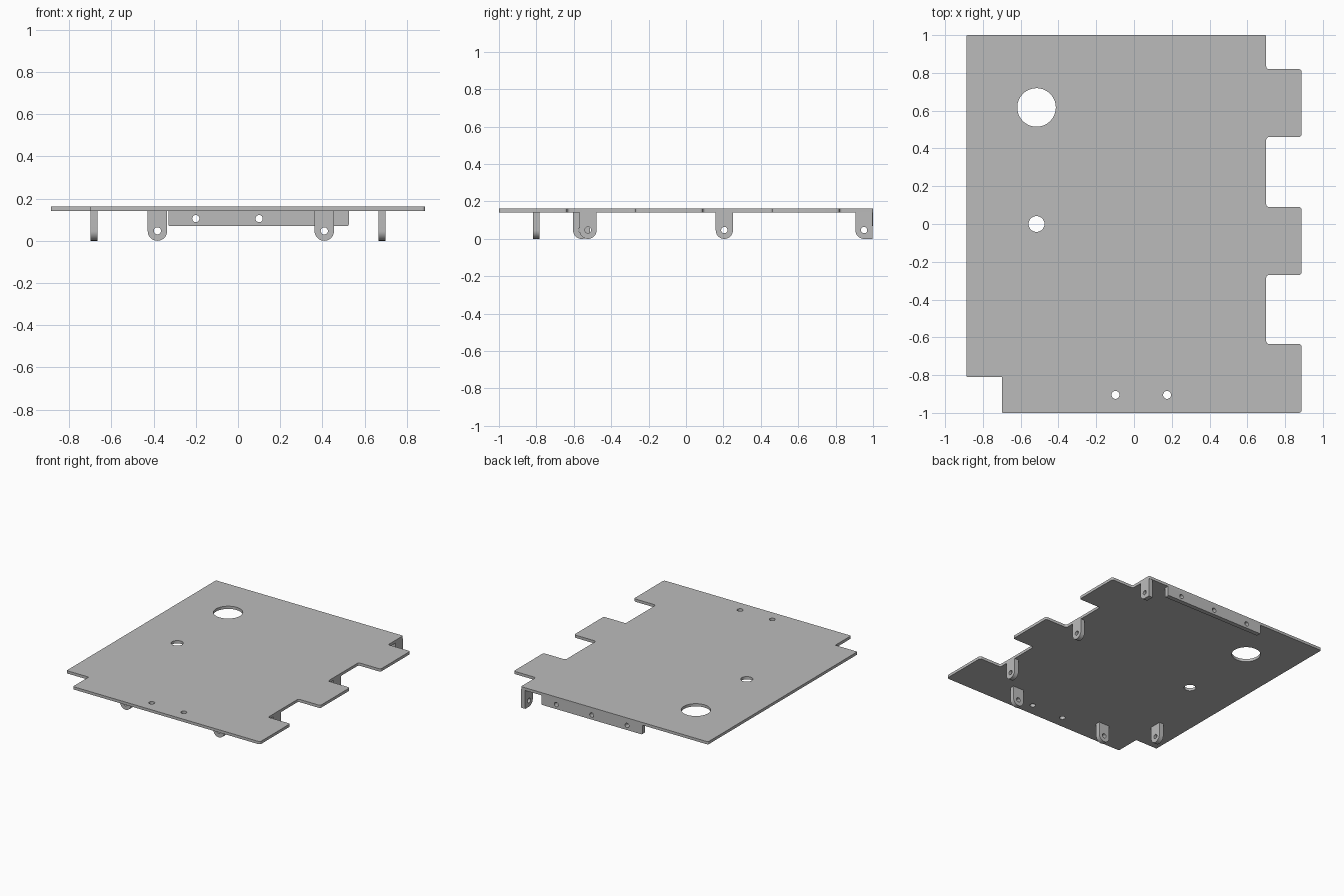
import bpy, bmesh
from math import pi, cos, sin, atan2
from mathutils import Matrix, Vector

if "Cube" in bpy.data.objects:
    bpy.data.objects.remove(bpy.data.objects["Cube"], do_unlink=True)

# Single sheet metal colour
steel = bpy.data.materials.new("grey_steel")
steel.use_nodes = True
grey = (0.5, 0.5, 0.5, 1)
steel.diffuse_color = grey
steel.node_tree.nodes["Principled BSDF"].inputs["Base Color"].default_value = grey

PLATE_BOTTOM, PLATE_TOP = 0.142, 0.163
SHEET = 0.035      # thickness of the lugs and flange
LUG_R = 0.046      # half width of a lug
HOLE_R = 0.017

# Axis frames: profile (u, v) and extrusion direction w in world space
FLAT = Matrix.Identity(3)
FACING_Y = Matrix(((1, 0, 0), (0, 0, -1), (0, 1, 0)))
FACING_X = Matrix(((0, 0, 1), (1, 0, 0), (0, 1, 0)))


def circle(x, y, r, n=32):
    return [(x + r * cos(2 * pi * i / n), y + r * sin(2 * pi * i / n)) for i in range(n)]


def rounded(corners, steps=6):
    """Fillet a polygon given as (u, v, radius) with right-angled corners."""
    points = []
    for i, (u, v, r) in enumerate(corners):
        p = Vector((u, v))
        if r == 0:
            points.append((u, v))
            continue
        a = (Vector(corners[i - 1][:2]) - p).normalized()
        b = (Vector(corners[(i + 1) % len(corners)][:2]) - p).normalized()
        for k in range(steps + 1):
            t = k / steps * pi / 2
            points.append(tuple(p + r * (a * (1 - sin(t)) + b * (1 - cos(t)))))
    return points


def sheet(name, outline, holes, thickness, frame, location):
    """Extrude an outline with holes, centred on its thickness."""
    curve = bpy.data.curves.new(name + "_profile", "CURVE")
    curve.dimensions = "2D"
    curve.fill_mode = "BOTH"
    curve.extrude = thickness / 2
    for loop in [outline] + holes:
        spline = curve.splines.new("POLY")
        spline.points.add(len(loop) - 1)
        for point, (u, v) in zip(spline.points, loop):
            point.co = (u, v, 0, 1)
        spline.use_cyclic_u = True
    helper = bpy.data.objects.new(name + "_profile", curve)
    bpy.context.collection.objects.link(helper)
    bpy.context.view_layer.update()
    evaluated = helper.evaluated_get(bpy.context.evaluated_depsgraph_get())
    mesh = bpy.data.meshes.new_from_object(evaluated)
    bpy.data.objects.remove(helper)
    bpy.data.curves.remove(curve)

    bm = bmesh.new()
    bm.from_mesh(mesh)
    bmesh.ops.remove_doubles(bm, verts=bm.verts, dist=0.0001)
    bmesh.ops.transform(bm, matrix=frame.to_4x4(), verts=bm.verts)
    bmesh.ops.recalc_face_normals(bm, faces=bm.faces)
    bm.to_mesh(mesh)
    bm.free()
    mesh.name = name
    mesh.materials.clear()
    mesh.materials.append(steel)
    obj = bpy.data.objects.new(name, mesh)
    obj.location = location
    bpy.context.collection.objects.link(obj)
    bpy.ops.object.select_all(action="DESELECT")
    obj.select_set(True)
    bpy.context.view_layer.objects.active = obj
    bpy.ops.object.shade_smooth_by_angle(angle=pi / 6)
    return obj


# Base plate: square notches along the left edge and one at the front right
W, NOTCH, R = 0.887, 0.70, 0.015
outline = [(NOTCH, 1, R / 2), (-W, 1, R / 2), (-W, -0.81, R / 2), (-NOTCH, -0.81, 0),
           (-NOTCH, -1, R / 2), (W, -1, R)]
for low, high in ((-0.635, -0.27), (0.09, 0.46)):
    outline += [(W, low, R), (NOTCH, low, R), (NOTCH, high, R), (W, high, R)]
outline += [(W, 0.82, R), (NOTCH, 0.82, R)]
plate_holes = [circle(-0.516, 0.617, 0.102, 64), circle(-0.516, 0, 0.042),
               circle(-0.098, -0.905, 0.021), circle(0.175, -0.905, 0.021)]
sheet("base_plate", rounded(outline), plate_holes, PLATE_TOP - PLATE_BOTTOM, FLAT,
      (0, 0, (PLATE_TOP + PLATE_BOTTOM) / 2))


# Mounting lugs with rounded ends hanging below the plate
def lug(name, frame, location, square_end=False):
    profile = rounded([(-LUG_R, PLATE_BOTTOM, 0), (-LUG_R, 0, LUG_R),
                       (LUG_R, 0, 0 if square_end else LUG_R),
                       (LUG_R, PLATE_BOTTOM, 0)], 10)
    sheet(name, profile, [circle(0, 0.047, HOLE_R)], SHEET, frame, location)


SIDE_X = NOTCH - SHEET / 2
lug("front_lug_right", FACING_Y, (-0.382, -0.80, 0))
lug("front_lug_left", FACING_Y, (0.409, -0.80, 0))
lug("side_lug_right", FACING_X, (-SIDE_X, -0.558, 0))
lug("side_lug_left_front", FACING_X, (SIDE_X, -0.524, 0))
lug("side_lug_left_middle", FACING_X, (SIDE_X, 0.205, 0))
lug("side_lug_left_back", FACING_X, (SIDE_X, 0.952, 0), square_end=True)

# Back flange with three screw holes
flange = rounded([(-0.33, PLATE_BOTTOM, 0), (-0.33, 0.07, 0.008),
                  (0.525, 0.07, 0.008), (0.525, PLATE_BOTTOM, 0)])
sheet("back_flange", flange, [circle(x, 0.105, HOLE_R) for x in (-0.2, 0.1, 0.4)],
      SHEET, FACING_Y, (0, 1 - SHEET / 2, 0))
